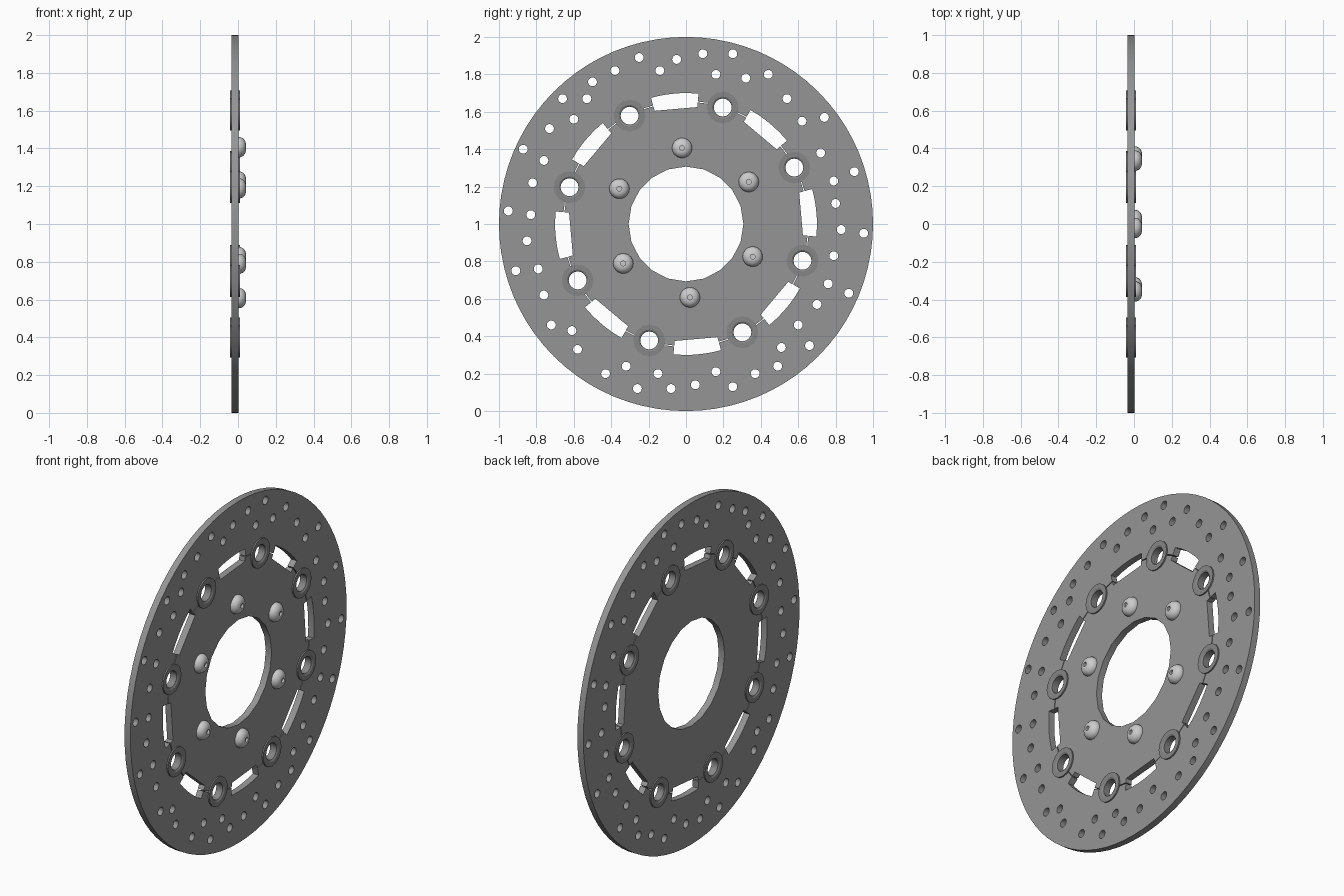
import bpy, bmesh, math
from mathutils import Matrix

if "Cube" in bpy.data.objects:
    bpy.data.objects.remove(bpy.data.objects["Cube"])

# The disc lies in the YZ plane, its axle runs along X, hub at z = 1.
TO_YZ = Matrix(((0, 0, 1, 0), (1, 0, 0, 0), (0, 1, 0, 1), (0, 0, 0, 1)))
BACK, FACE = -0.035, 0.003
PIN_R, PIN_A, NOTCH = 0.653, 27.5, 0.062


def material(name, v):
    m = bpy.data.materials.new(name)
    m.diffuse_color = (v, v, v, 1)
    m.use_nodes = True
    m.node_tree.nodes["Principled BSDF"].inputs["Base Color"].default_value = m.diffuse_color
    return m


STEEL = material("disc steel", 0.30)
DARK = material("bobbin steel", 0.24)
SILVER = material("bolt silver", 0.60)


def polar(r, deg):
    a = math.radians(deg)
    return r * math.cos(a), r * math.sin(a)


def circle(cx, cy, r, n):
    return [(cx + r * math.cos(2 * math.pi * i / n), cy + r * math.sin(2 * math.pi * i / n)) for i in range(n)]


def finish(bm, name, mat):
    bmesh.ops.remove_doubles(bm, verts=bm.verts, dist=0.00005)
    bmesh.ops.recalc_face_normals(bm, faces=bm.faces)
    me = bpy.data.meshes.new(name)
    bm.to_mesh(me)
    bm.free()
    me.materials.clear()
    me.materials.append(mat)
    me.shade_smooth()
    me.set_sharp_from_angle(angle=math.radians(30))
    ob = bpy.data.objects.new(name, me)
    bpy.context.collection.objects.link(ob)
    return ob


def plate(name, loops, mat):
    """Flat plate from an outline and hole loops, extruded along X."""
    cu = bpy.data.curves.new(name + " outline", 'CURVE')
    cu.dimensions, cu.fill_mode = '2D', 'BOTH'
    cu.extrude = (FACE - BACK) / 2
    for pts in loops:
        s = cu.splines.new('POLY')
        s.points.add(len(pts) - 1)
        for p, (x, y) in zip(s.points, pts):
            p.co = (x, y, 0, 1)
        s.use_cyclic_u = True
    tmp = bpy.data.objects.new(name + " outline", cu)
    bpy.context.collection.objects.link(tmp)
    dg = bpy.context.evaluated_depsgraph_get()
    me = bpy.data.meshes.new_from_object(tmp.evaluated_get(dg))
    bm = bmesh.new()
    bm.from_mesh(me)
    bpy.data.objects.remove(tmp)
    bm.transform(TO_YZ @ Matrix.Translation((0, 0, (FACE + BACK) / 2)))
    return finish(bm, name, mat)


def lathe(name, profile, n, y, z, mat, closed):
    """Spin (radius, x) points round an axis parallel to X."""
    bm = bmesh.new()
    vs = [bm.verts.new((r, 0, x)) for r, x in profile]
    edges = [bm.edges.new(e) for e in zip(vs, vs[1:])]
    if closed:
        edges.append(bm.edges.new((vs[-1], vs[0])))
    bmesh.ops.spin(bm, geom=vs + edges, cent=(0, 0, 0), axis=(0, 0, 1),
                   angle=2 * math.pi, steps=n, use_merge=True)
    bmesh.ops.remove_doubles(bm, verts=bm.verts, dist=0.0001)
    bm.transform(TO_YZ @ Matrix.Translation((y, z - 1, 0)))
    return finish(bm, name, mat)


def joint(gap_r, slot_r, side, slot_steps):
    """Edge along the floating joint: round notch, thin gap, window, repeated."""
    pts = []
    for k in range(8):
        a = PIN_A + 45 * k
        ca, sa = polar(1, a)
        for i in range(9):
            t = math.radians(-84 + 21 * i)
            u, v = PIN_R + side * NOTCH * math.cos(t), NOTCH * math.sin(t)
            pts.append((u * ca - v * sa, u * sa + v * ca))
        pts += [polar(gap_r, a + 8), polar(gap_r, a + 12)]
        pts += [polar(slot_r, a + 12 + 21 * i / slot_steps) for i in range(slot_steps + 1)]
        pts += [polar(gap_r, a + 33), polar(gap_r, a + 37)]
    return pts


# Drilled cooling holes, hand-placed (y, z) in hundredths from the hub
drill = [(9, 91), (25, 91), (-5, 88), (-25, 89), (-14, 82), (-38, 82), (-50, 76), (-66, 67), (-53, 67),
         (-60, 56), (-73, 51), (-76, 34), (-87, 40), (-82, 22), (-95, 7), (-83, 5), (-85, -9), (-91, -25),
         (-79, -24), (-76, -38), (-72, -54), (-61, -57), (-58, -67), (-43, -80), (-32, -76), (-26, -88),
         (-15, -80), (-8, -88), (5, -86), (16, -79), (25, -87), (37, -80), (49, -76), (51, -66), (66, -65),
         (60, -54), (70, -43), (87, -37), (76, -32), (79, -17), (95, -5), (83, -3), (80, 11), (90, 28),
         (79, 23), (72, 38), (74, 57), (62, 55), (54, 67), (44, 80), (32, 78), (16, 80)]

# Outer braking ring and inner carrier, split by the thin joint
plate("brake_ring",
      [circle(0, 0, 1, 80), joint(0.658, 0.70, 1, 5)]
      + [circle(y / 100, z / 100, 0.024, 14) for y, z in drill], STEEL)
plate("carrier", [joint(0.653, 0.628, -1, 1), circle(0, 0, 0.307, 20)], STEEL)

# Floating bobbins: flanged hollow spools bridging the joint
spool = [(0.048, -0.036), (0.058, -0.042), (0.085, -0.042), (0.085, BACK), (0.061, BACK),
         (0.061, FACE), (0.085, FACE), (0.085, 0.011), (0.058, 0.011), (0.048, 0.005)]
for k in range(8):
    y, z = polar(PIN_R, PIN_A + 45 * k)
    lathe(f"bobbin_{k + 1}", spool, 16, y, z + 1, DARK, True)

# Domed mounting bolts with a socket in the head
dome = [(0.054, FACE), (0.054, 0.012), (0.048, 0.026), (0.036, 0.037), (0.021, 0.042),
        (0.013, 0.042), (0.013, 0.030), (0, 0.030)]
for k in range(6):
    y, z = polar(0.4, 33 + 60 * k)
    lathe(f"bolt_{k + 1}", dome, 18, y, z + 1.007, SILVER, False)
